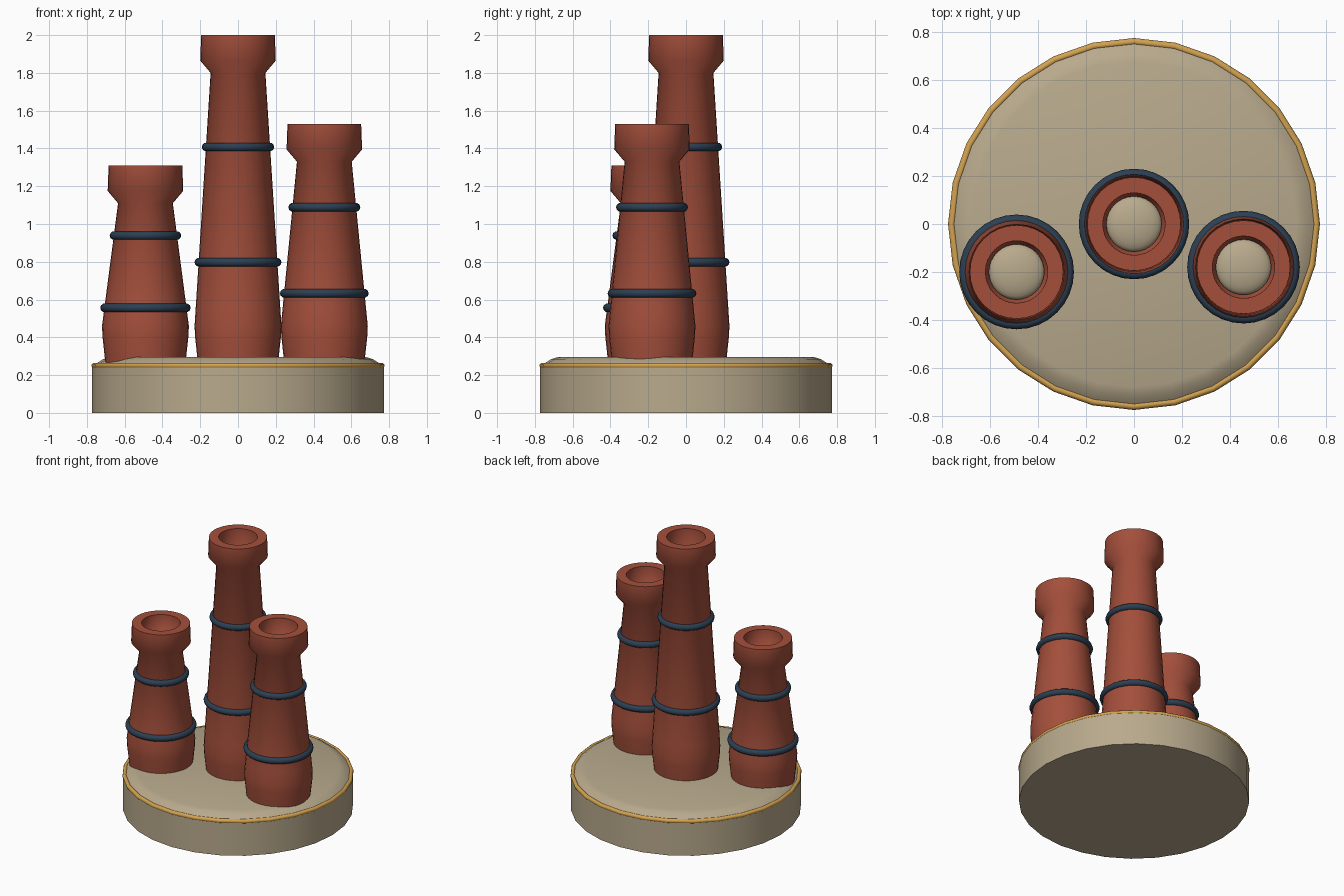
import bpy
import bmesh
import math
from mathutils import Matrix, Vector

cube = bpy.data.objects.get("Cube")
if cube:
    bpy.data.objects.remove(cube, do_unlink=True)


def material(name, rgb):
    mat = bpy.data.materials.new(name)
    mat.use_nodes = True
    mat.diffuse_color = (*rgb, 1)
    mat.node_tree.nodes["Principled BSDF"].inputs["Base Color"].default_value = (*rgb, 1)
    return mat


stone = material("warm stone", (0.48, 0.40, 0.265))
gold = material("gold trim", (0.65, 0.36, 0.08))
clay = material("red clay", (0.37, 0.078, 0.044))
navy = material("dark blue", (0.025, 0.05, 0.085))


def lathe(name, profile, mat, segments, location=(0, 0, 0), closed=False, smooth=60):
    """Spin a (radius, height) profile about z."""
    bm = bmesh.new()
    verts = [bm.verts.new((r, 0, z)) for r, z in profile]
    edges = [bm.edges.new(pair) for pair in zip(verts, verts[1:])]
    if closed:
        edges.append(bm.edges.new((verts[-1], verts[0])))
    bmesh.ops.spin(bm, geom=verts + edges, cent=(0, 0, 0), axis=(0, 0, 1),
                   angle=math.tau, steps=segments, use_duplicate=False)
    bmesh.ops.remove_doubles(bm, verts=bm.verts, dist=0.0002)
    bmesh.ops.recalc_face_normals(bm, faces=bm.faces)
    mesh = bpy.data.meshes.new(name)
    bm.to_mesh(mesh)
    bm.free()
    mesh.materials.append(mat)
    obj = bpy.data.objects.new(name, mesh)
    obj.location = location
    bpy.context.collection.objects.link(obj)
    bpy.ops.object.select_all(action='DESELECT')
    obj.select_set(True)
    bpy.context.view_layer.objects.active = obj
    bpy.ops.object.shade_smooth_by_angle(angle=math.radians(smooth))
    return obj


def ring(name, radius, thickness, mat, segments, location):
    circle = [(radius + thickness * math.cos(math.tau * i / 10),
               thickness * math.sin(math.tau * i / 10)) for i in range(10)]
    return lathe(name, circle, mat, segments, location, closed=True)


# Round plinth with a softened top edge and gold trim
lathe("plinth", [(0, 0), (0.772, 0), (0.772, 0.245), (0.745, 0.265),
                 (0.715, 0.284), (0.68, 0.295), (0, 0.295)], stone, 28, smooth=45)
ring("plinth_trim", 0.761, 0.015, gold, 28, (0, 0, 0.25))

# Chimneys: bulged foot, tapering shaft, flared rim, hollow mouth
FOOT, BULGE = 0.15, 0.46


def chimney(label, x, y, top):
    height = top - FOOT
    neck = top - 0.2
    floor = top - 0.11 * height

    def shaft_radius(z):
        return 0.23 - 0.085 * (z - BULGE) / (neck - BULGE)

    lathe(label + "_chimney",
          [(0, FOOT), (0.2, FOOT), (0.215, 0.29), (0.227, 0.4), (0.23, BULGE),
           (shaft_radius(0.55), 0.55), (0.145, neck), (0.2, top - 0.135),
           (0.195, top), (0.13, top), (0.128, floor + 0.01),
           (0.115, floor), (0.115, floor - 0.05), (0, floor - 0.05)],
          clay, 32, (x, y, 0))

    # Shallow domed plug inside the mouth
    dome = [(0.117 * math.sin(a), floor - 0.03 + 0.04 * math.cos(a))
            for a in (math.pi / 2 * i / 6 for i in range(7))]
    lathe(label + "_plug", dome, stone, 32, (x, y, 0))

    # Two bands around the shaft
    for part, fraction in (("lower", 0.35), ("upper", 0.68)):
        z = FOOT + fraction * height
        ring(f"{label}_{part}_band", shaft_radius(z) - 0.001, 0.023, navy, 32, (x, y, z))


chimney("middle", 0, 0, 2.0)
chimney("left", 0.457, -0.18, 1.53)
chimney("right", -0.49, -0.2, 1.31)
